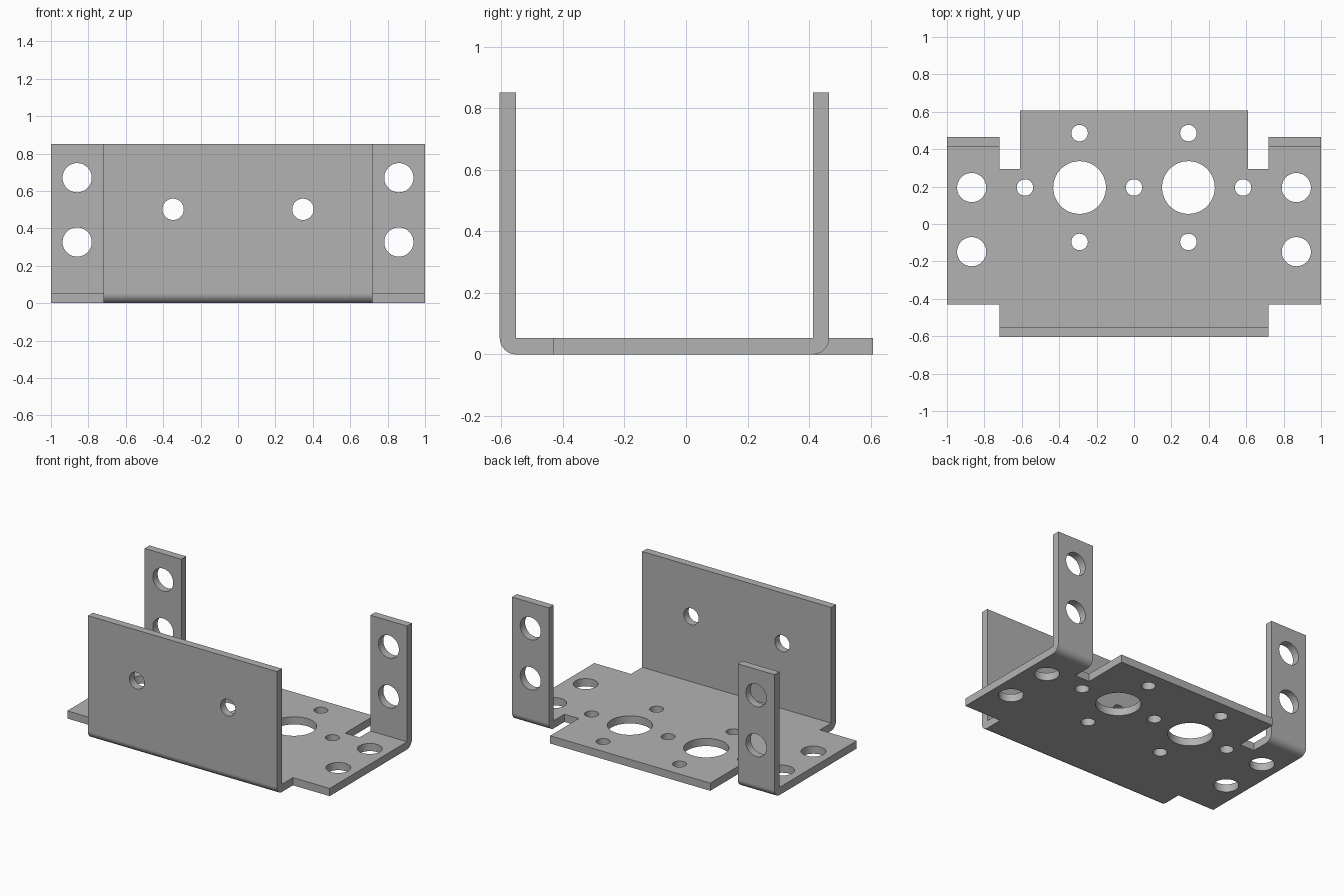
import bpy, bmesh
from math import cos, sin, pi, radians
from mathutils import Matrix, Vector

if "Cube" in bpy.data.objects:
    bpy.data.objects.remove(bpy.data.objects["Cube"])

T = 0.053                      # sheet thickness
H = 0.85                       # flange height
FRONT, REAR = -0.605, 0.465    # outer faces of the flanges
BACK = 0.607                   # rear end of the tongue

metal = bpy.data.materials.new("grey metal")
metal.use_nodes = True
colour = (0.448, 0.448, 0.448, 1)
metal.diffuse_color = colour
metal.node_tree.nodes["Principled BSDF"].inputs["Base Color"].default_value = colour


def make_object(name, bm):
    bmesh.ops.recalc_face_normals(bm, faces=bm.faces)
    mesh = bpy.data.meshes.new(name)
    bm.to_mesh(mesh)
    bm.free()
    mesh.materials.append(metal)
    obj = bpy.data.objects.new(name, mesh)
    bpy.context.collection.objects.link(obj)
    return obj


def add_box(bm, low, high):
    low, high = Vector(low), Vector(high)
    place = Matrix.Translation((low + high) / 2) @ Matrix.Diagonal((high - low).to_4d())
    bmesh.ops.create_cube(bm, size=1, matrix=place)


def add_drill(bm, centre, radius, axis="Z"):
    turn = Matrix.Rotation(pi / 2 if axis == "Y" else 0, 4, "X")
    bmesh.ops.create_cone(bm, cap_ends=True, segments=48, radius1=radius, radius2=radius,
                          depth=0.2, matrix=Matrix.Translation(centre) @ turn)


def combine(target, helper, operation):
    helper.hide_render = True
    mod = target.modifiers.new(operation, "BOOLEAN")
    mod.operation, mod.solver, mod.object = operation, "EXACT", helper
    bpy.context.view_layer.objects.active = target
    bpy.ops.object.modifier_apply(modifier=mod.name)
    bpy.data.objects.remove(helper)


# Folded channel: base with both flanges, rounded on the outside of the bends
def bend(y, start):
    angles = [start + pi / 2 * i / 10 for i in range(11)]
    return [(y + T * cos(a), T + T * sin(a)) for a in angles]


profile = [(FRONT, H)] + bend(FRONT + T, pi) + bend(REAR - T, 1.5 * pi)
profile += [(REAR, H), (REAR - T, H), (REAR - T, T), (FRONT + T, T), (FRONT + T, H)]
bm = bmesh.new()
face = bm.faces.new([bm.verts.new((-1, y, z)) for y, z in profile])
swept = bmesh.ops.extrude_face_region(bm, geom=[face])["geom"]
bmesh.ops.translate(bm, vec=(2, 0, 0),
                    verts=[v for v in swept if isinstance(v, bmesh.types.BMVert)])
bracket = make_object("mounting_bracket", bm)

# Cut away the front corners and the middle of the rear flange
bm = bmesh.new()
for low, high in ((-1.1, -0.72), (0.72, 1.1)):
    add_box(bm, (low, -0.8, -0.1), (high, -0.43, 1))
add_box(bm, (-0.72, 0.295, -0.1), (0.72, 0.8, 1))
combine(bracket, make_object("notch_cutter", bm), "DIFFERENCE")

# Flat rear tongue between the two tabs
bm = bmesh.new()
add_box(bm, (-0.61, 0.2, 0), (0.61, BACK, T))
combine(bracket, make_object("rear_tongue", bm), "UNION")

# Drilled holes
ROW = 0.195
bm = bmesh.new()
add_drill(bm, (0, ROW, T / 2), 0.044)
for side in (-1, 1):
    add_drill(bm, (side * 0.291, ROW, T / 2), 0.141)
    add_drill(bm, (side * 0.583, ROW, T / 2), 0.044)
    for offset in (-0.291, 0.291):
        add_drill(bm, (side * 0.291, ROW + offset, T / 2), 0.044)
    for y in (ROW, -0.148):
        add_drill(bm, (side * 0.868, y, T / 2), 0.078)
    for z in (0.327, 0.671):
        add_drill(bm, (side * 0.86, REAR - T / 2, z), 0.078, "Y")
    add_drill(bm, (side * 0.347, FRONT + T / 2, 0.502), 0.057, "Y")
combine(bracket, make_object("hole_cutter", bm), "DIFFERENCE")

# Merge coplanar leftovers and smooth the bends and hole walls
bm = bmesh.new()
bm.from_mesh(bracket.data)
bmesh.ops.remove_doubles(bm, verts=bm.verts, dist=0.0001)
bmesh.ops.dissolve_limit(bm, angle_limit=radians(0.5), verts=bm.verts, edges=bm.edges)
bm.to_mesh(bracket.data)
bm.free()
bpy.ops.object.select_all(action="DESELECT")
bracket.select_set(True)
bpy.context.view_layer.objects.active = bracket
bpy.ops.object.shade_smooth_by_angle(angle=radians(30))
weighted = bracket.modifiers.new("flat_face_normals", "WEIGHTED_NORMAL")
weighted.keep_sharp = True
